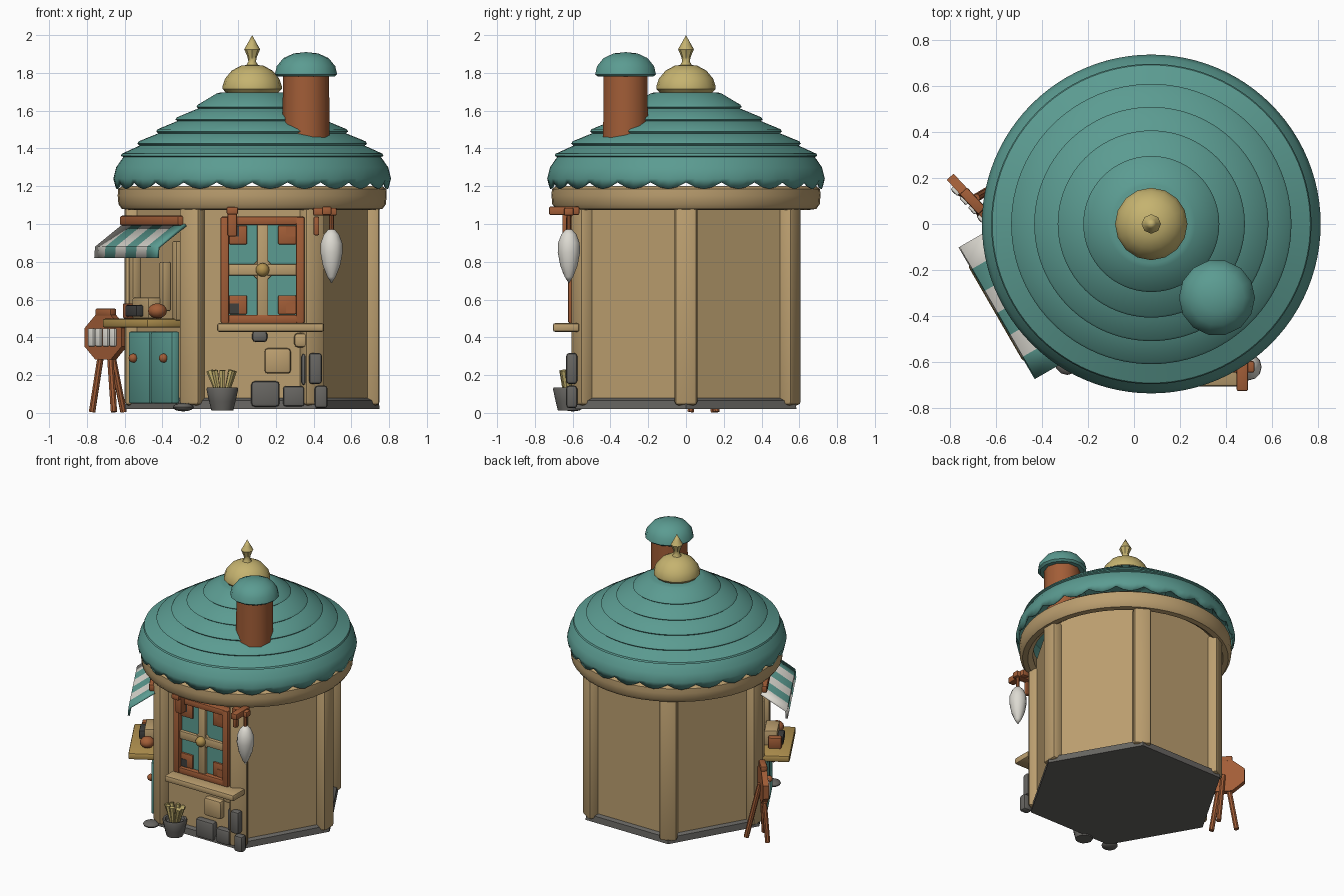
import bpy, bmesh, math, random
from mathutils import Matrix, Vector

if "Cube" in bpy.data.objects:
    bpy.data.objects.remove(bpy.data.objects["Cube"])

random.seed(3)
CX = 0.075


def material(name, rgb):
    m = bpy.data.materials.new(name)
    m.diffuse_color = (*rgb, 1)
    m.use_nodes = True
    m.node_tree.nodes["Principled BSDF"].inputs["Base Color"].default_value = m.diffuse_color
    return m


TEAL = material("teal", (0.105, 0.33, 0.285))
TAN = material("tan", (0.50, 0.345, 0.16))
GOLD = material("pale_gold", (0.56, 0.45, 0.16))
BROWN = material("red_brown", (0.36, 0.11, 0.038))
WHITE = material("off_white", (0.72, 0.70, 0.64))
GREY = material("stone_grey", (0.135, 0.13, 0.12))
OCHRE = material("ochre_wood", (0.45, 0.29, 0.08))
DARK = material("charcoal", (0.05, 0.05, 0.048))


def frame(x, y, deg):
    # local -y faces outwards, local x runs to the viewer's right
    return Matrix.Translation((x, y, 0)) @ Matrix.Rotation(math.radians(deg), 4, 'Z')


WORLD = Matrix()
FRONT = frame(0, -0.56, 0)
SIDE = frame(CX - 0.57 * 0.866, -0.57 * 0.5, -60)
EASEL = frame(-0.70, 0.10, -47)


def finish(name, bm, mats, M=WORLD):
    bmesh.ops.recalc_face_normals(bm, faces=bm.faces)
    me = bpy.data.meshes.new(name)
    bm.to_mesh(me)
    bm.free()
    for m in mats if isinstance(mats, list) else [mats]:
        me.materials.append(m)
    ob = bpy.data.objects.new(name, me)
    bpy.context.collection.objects.link(ob)
    ob.matrix_world = M
    return ob


def box(name, c, s, mat, M=WORLD, bevel=0.008, rot=None):
    bm = bmesh.new()
    T = Matrix.Translation(c) @ (rot or Matrix()) @ Matrix.Diagonal((*s, 1))
    bmesh.ops.create_cube(bm, size=1, matrix=T)
    if bevel:
        bmesh.ops.bevel(bm, geom=bm.edges[:], offset=bevel, segments=2, affect='EDGES', profile=0.5)
    return finish(name, bm, mat, M)


def lathe(name, prof, c, mat, seg=16, M=WORLD, phase=0.0, zfun=None):
    bm = bmesh.new()
    rings = []
    for k, (r, z) in enumerate(prof):
        if r == 0:
            rings.append([bm.verts.new((c[0], c[1], c[2] + z))] * seg)
            continue
        ring = []
        for i in range(seg):
            a = 2 * math.pi * i / seg + phase
            dz = zfun(a) if zfun and k == 0 else 0
            ring.append(bm.verts.new((c[0] + r * math.cos(a), c[1] + r * math.sin(a), c[2] + z + dz)))
        rings.append(ring)
    for A, B in zip(rings, rings[1:]):
        for i in range(seg):
            j = (i + 1) % seg
            bm.faces.new(list(dict.fromkeys((A[i], A[j], B[j], B[i]))))
    return finish(name, bm, mat, M)


def rod(name, a, b, r, mat, M=WORLD, seg=8, r2=None):
    a, b = Vector(a), Vector(b)
    d = b - a
    bm = bmesh.new()
    T = Matrix.Translation((a + b) / 2) @ d.to_track_quat('Z', 'Y').to_matrix().to_4x4()
    bmesh.ops.create_cone(bm, cap_ends=True, segments=seg, radius1=r, radius2=r2 or r, depth=d.length, matrix=T)
    return finish(name, bm, mat, M)


def ball(name, c, r, mat, M=WORLD, squash=1):
    bm = bmesh.new()
    T = Matrix.Translation(c) @ Matrix.Diagonal((1, 1, squash, 1))
    bmesh.ops.create_uvsphere(bm, u_segments=12, v_segments=8, radius=r, matrix=T)
    return finish(name, bm, mat, M)


# Hexagonal body: stone base, walls, corner posts
O = (CX, 0, 0)
lathe("stone_base", [(0, 0.02), (0.675, 0.02), (0.67, 0.065), (0.64, 0.08), (0, 0.08)], O, GREY, 6)
lathe("walls", [(0.645, 0.05), (0.645, 1.16)], O, TAN, 6)
for i in range(6):
    M = frame(CX, 0, 60 * i + 90)
    box(f"corner_post_{i+1}", (0, -0.63, 0.57), (0.12, 0.09, 1.06), TAN, M, 0.02)
lathe("eave_ring", [(0.62, 1.10), (0.655, 1.075), (0.69, 1.08), (0.708, 1.105), (0.712, 1.15), (0.71, 1.185),
                    (0.69, 1.2), (0.64, 1.2), (0.62, 1.18), (0.62, 1.10)], O, TAN, 48)

# Stepped round roof with scalloped skirt
roof = lathe("tiered_roof", [(0.725, 1.185), (0.735, 1.24), (0.72, 1.30), (0.682, 1.355), (0.695, 1.36), (0.69, 1.372),
             (0.596, 1.415), (0.608, 1.425), (0.60, 1.438), (0.497, 1.48), (0.508, 1.49), (0.50, 1.502),
             (0.396, 1.545), (0.406, 1.553), (0.398, 1.565), (0.285, 1.612), (0.295, 1.62), (0.287, 1.632),
             (0.19, 1.69), (0.17, 1.696), (0, 1.70)], O, TEAL, 96,
             zfun=lambda a: 0.035 * (1 - abs(math.sin(12 * a))))
mod = roof.modifiers.new("thickness", 'SOLIDIFY')
mod.thickness = 0.012

# Gold finial
lathe("finial_dome", [(0, 1.69), (0.135, 1.692), (0.157, 1.715), (0.157, 1.73), (0.143, 1.77), (0.108, 1.812),
                      (0.06, 1.838), (0, 1.845)], O, GOLD, 16)
lathe("finial_spike", [(0.035, 1.835), (0.02, 1.86), (0.025, 1.885), (0.042, 1.925), (0.022, 1.96), (0, 2.0)], O, GOLD, 8)

# Chimney with domed cap
C = (0.36, -0.32, 0)
lathe("chimney", [(0, 1.44), (0.125, 1.44), (0.122, 1.80), (0, 1.80)], C, BROWN, 10)
lathe("chimney_cap", [(0, 1.785), (0.15, 1.78), (0.165, 1.792), (0.155, 1.835), (0.12, 1.878), (0.065, 1.903),
                      (0, 1.91)], C, TEAL, 14)

# Front window
WX, WZ = 0.13, 0.757
box("window_pane", (WX, -0.012, WZ), (0.40, 0.03, 0.52), TEAL, FRONT, 0)
for s in (-1, 1):
    box(f"window_frame_side_{s}", (WX + s * 0.2, -0.03, WZ), (0.046, 0.07, 0.56), BROWN, FRONT)
    box(f"window_frame_rail_{s}", (WX, -0.028, WZ + s * 0.26), (0.44, 0.065, 0.045), BROWN, FRONT)
    for t in (-1, 1):
        box(f"window_corner_{s}_{t}", (WX + s * 0.13, -0.028, WZ + t * 0.185), (0.095, 0.025, 0.10),
            BROWN, FRONT, 0.006)
        box(f"window_corner_inset_{s}_{t}", (WX + s * 0.15, -0.038, WZ + t * 0.205), (0.05, 0.01, 0.055),
            DARK if s < 0 else BROWN, FRONT, 0)
box("window_mullion", (WX, -0.036, WZ), (0.06, 0.03, 0.50), TAN, FRONT)
box("window_crossbar", (WX, -0.038, WZ), (0.38, 0.03, 0.06), TAN, FRONT)
box("window_diamond", (WX, -0.03, WZ), (0.11, 0.03, 0.11), TAN, FRONT, 0.005, Matrix.Rotation(math.pi / 4, 4, 'Y'))
ball("window_knob", (WX, -0.06, WZ), 0.036, OCHRE, FRONT)
box("window_sill", (0.172, -0.075, 0.452), (0.565, 0.14, 0.046), TAN, FRONT, 0.012)
box("window_bracket", (-0.03, -0.06, 1.015), (0.05, 0.07, 0.16), BROWN, FRONT)
box("window_bracket_cap", (-0.03, -0.08, 1.07), (0.06, 0.11, 0.04), BROWN, FRONT)

# Hanging white lantern on its bracket
box("lantern_beam", (0.46, -0.06, 1.065), (0.125, 0.05, 0.042), BROWN, FRONT)
box("lantern_arm", (0.47, -0.085, 1.07), (0.05, 0.16, 0.045), BROWN, FRONT)
box("lantern_post", (0.415, -0.06, 0.99), (0.03, 0.03, 0.10), BROWN, FRONT)
rod("lantern_cord", (0.495, -0.06, 0.95), (0.495, -0.06, 1.06), 0.012, BROWN, FRONT)
lathe("lantern", [(0, 0.685), (0.022, 0.72), (0.046, 0.78), (0.059, 0.85), (0.057, 0.90), (0.04, 0.945), (0.018, 0.97),
                  (0, 0.975)], (0.495, -0.06, 0), WHITE, 12, FRONT)

# Wall stones: x, z, width, height, colour
for i, (x, z, w, h, m) in enumerate([
        (0.21, 0.275, 0.14, 0.135, TAN), (0.335, 0.385, 0.075, 0.075, TAN), (0.145, 0.10, 0.15, 0.135, GREY),
        (0.295, 0.088, 0.115, 0.11, GREY), (0.44, 0.085, 0.07, 0.12, GREY), (0.41, 0.235, 0.07, 0.165, GREY),
        (0.115, 0.405, 0.08, 0.06, GREY), (0.352, 0.23, 0.035, 0.17, GREY)]):
    off = -0.045 if x > 0.4 else -0.015
    box(f"wall_stone_{i+1}", (x, off, z), (w, 0.06, h), m, FRONT, 0.018)

# Plant pot and flat stepping stone
lathe("plant_pot", [(0, 0.012), (0.058, 0.012), (0.07, 0.06), (0.084, 0.125), (0.08, 0.135), (0.066, 0.132),
                    (0.06, 0.11), (0, 0.11)], (-0.083, -0.06, 0), GREY, 12, FRONT)
for i in range(8):
    a = 2 * math.pi * i / 8
    r = 0.065 + random.uniform(-0.01, 0.01)
    rod(f"plant_stalk_{i+1}", (-0.083 + 0.025 * math.cos(a), -0.06 + 0.02 * math.sin(a), 0.10),
        (-0.083 + r * math.cos(a), -0.06 + 0.6 * r * math.sin(a), 0.225), 0.010, GOLD, FRONT, 6, 0.018)
ball("stepping_stone", (-0.29, -0.04, 0.03), 0.055, GREY, FRONT, 0.4)

# Serving side: cupboard, counter, opening and goods
for s in (-1, 1):
    box(f"cupboard_door_{s}", (s * 0.118, -0.03, 0.24), (0.225, 0.05, 0.38), TEAL, SIDE, 0.01)
    ball(f"cupboard_knob_{s}", (s * 0.16, -0.065, 0.29), 0.024, BROWN, SIDE)
box("counter", (0, -0.10, 0.475), (0.48, 0.22, 0.048), OCHRE, SIDE, 0.012)
for s in (-1, 1):
    box(f"opening_post_{s}", (s * 0.23, -0.015, 0.70), (0.045, 0.05, 0.42), TAN, SIDE)
box("opening_centre_post", (0.10, -0.02, 0.67), (0.04, 0.05, 0.26), TAN, SIDE)
box("goods_crate", (0.0, -0.07, 0.555), (0.17, 0.09, 0.11), TAN, SIDE)
box("goods_dark_tray", (-0.03, -0.13, 0.54), (0.12, 0.05, 0.06), DARK, SIDE)
box("goods_brown_block", (-0.11, -0.10, 0.54), (0.05, 0.09, 0.08), BROWN, SIDE)
ball("goods_bowl", (0.14, -0.09, 0.54), 0.05, BROWN, SIDE, 0.8)

# Striped awning under its beam
bm = bmesh.new()
N, half = 6, 0.33
rows = [(-0.03, 1.0), (-0.20, 0.88), (-0.205, 0.82)]
g = [[bm.verts.new((-half + 2 * half * i / N, y, z)) for i in range(N + 1)] for y, z in rows]
for k in range(2):
    for i in range(N):
        f = bm.faces.new((g[k][i], g[k][i + 1], g[k + 1][i + 1], g[k + 1][i]))
        f.material_index = i % 2
awning = finish("striped_awning", bm, [WHITE, TEAL], SIDE)
awning.modifiers.new("thickness", 'SOLIDIFY').thickness = 0.014
box("awning_beam", (0, -0.035, 1.018), (0.62, 0.06, 0.052), BROWN, SIDE, 0.012)

# Easel sign with white slats
bm = bmesh.new()
bmesh.ops.create_cone(bm, cap_ends=True, segments=8, radius1=1, radius2=1, depth=1,
                      matrix=Matrix.Translation((0, 0, 0.40)) @ Matrix.Diagonal((0.155, 0.04, 0.128, 1))
                      @ Matrix.Rotation(math.pi / 2, 4, 'X') @ Matrix.Rotation(math.pi / 8, 4, 'Z'))
finish("easel_board", bm, BROWN, EASEL)
box("easel_cap", (0, 0, 0.533), (0.12, 0.045, 0.04), BROWN, EASEL)
for i in range(4):
    box(f"easel_slat_{i+1}", (-0.082 + 0.055 * i, -0.025, 0.40), (0.042, 0.02, 0.095), WHITE, EASEL, 0.006)
for s in (-1, 1):
    rod(f"easel_leg_{s}", (s * 0.03, 0, 0.34), (s * 0.085, -0.02, 0.005), 0.018, BROWN, EASEL)
rod("easel_back_leg", (0, 0.02, 0.40), (0.02, 0.11, 0.005), 0.018, BROWN, EASEL)

# Smooth shading with sharp edges kept
for ob in bpy.context.scene.objects:
    ob.select_set(True)
    bpy.context.view_layer.objects.active = ob
bpy.ops.object.shade_smooth_by_angle(angle=math.radians(40))
